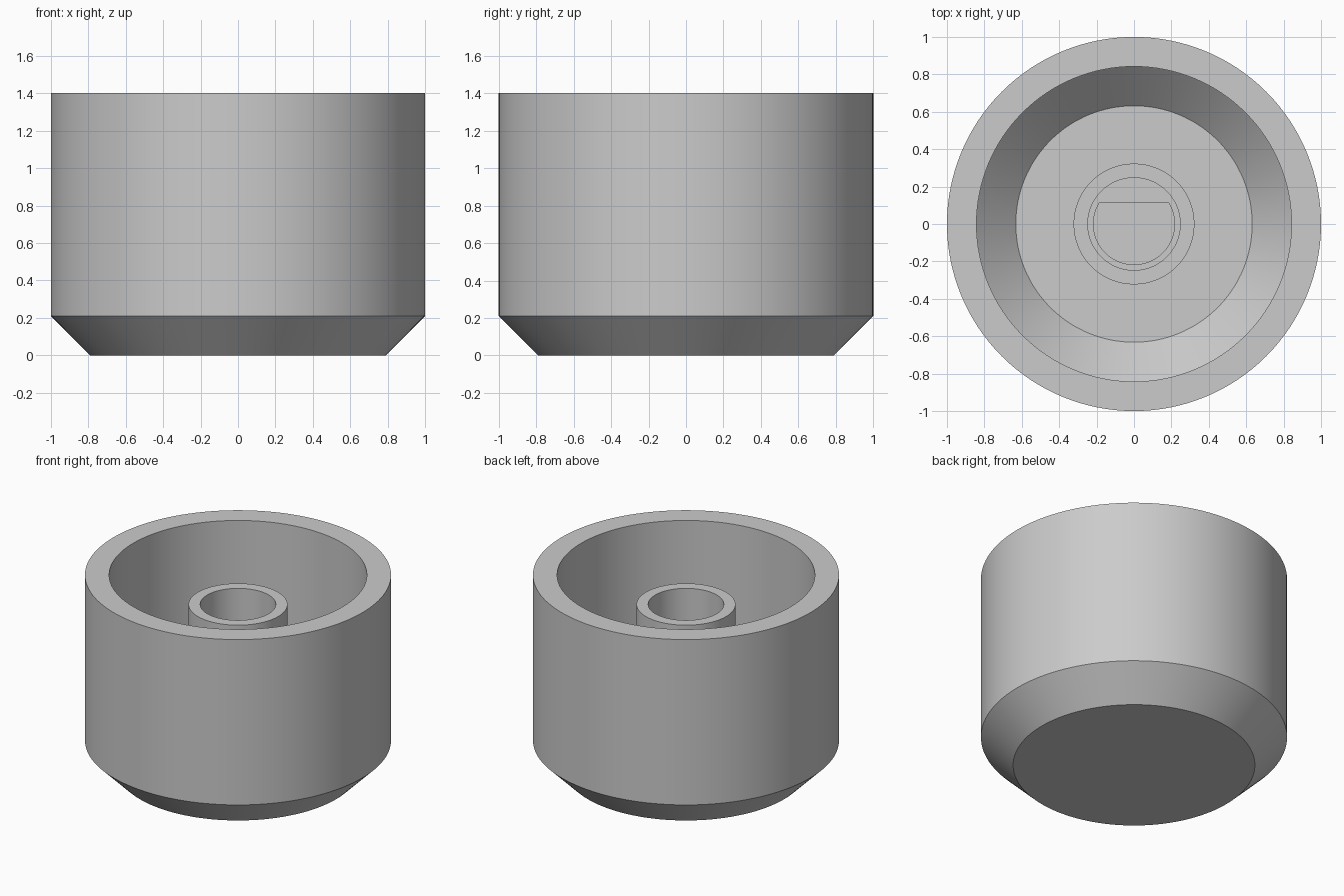
import bpy
import bmesh
import math

SEGMENTS = 128

cube = bpy.data.objects.get("Cube")
if cube:
    bpy.data.objects.remove(cube, do_unlink=True)

grey = bpy.data.materials.new("plain grey")
grey.use_nodes = True
grey.diffuse_color = (0.6, 0.6, 0.6, 1)
grey.node_tree.nodes["Principled BSDF"].inputs["Base Color"].default_value = (0.6, 0.6, 0.6, 1)


def ring(bm, radius, z, flat=None):
    """Circle of vertices, optionally cut off straight at y = flat."""
    verts = []
    for i in range(SEGMENTS):
        a = math.tau * i / SEGMENTS
        y = radius * math.sin(a)
        if flat is not None:
            y = min(y, flat)
        verts.append(bm.verts.new((radius * math.cos(a), y, z)))
    return verts


def lathe(name, sections):
    """Closed solid skinned over (radius, z, flat) sections."""
    bm = bmesh.new()
    rings = [ring(bm, *s) for s in sections]
    for low, high in zip(rings, rings[1:]):
        for i in range(SEGMENTS):
            j = (i + 1) % SEGMENTS
            bm.faces.new((low[i], low[j], high[j], high[i]))
    bm.faces.new(list(reversed(rings[0])))
    bm.faces.new(rings[-1])
    bmesh.ops.recalc_face_normals(bm, faces=bm.faces)
    mesh = bpy.data.meshes.new(name)
    bm.to_mesh(mesh)
    bm.free()
    mesh.materials.append(grey)
    obj = bpy.data.objects.new(name, mesh)
    bpy.context.collection.objects.link(obj)
    bpy.ops.object.select_all(action='DESELECT')
    obj.select_set(True)
    bpy.context.view_layer.objects.active = obj
    bpy.ops.object.shade_smooth_by_angle(angle=math.radians(25))
    return obj


floor = 0.21
lathe("knob_body", [
    # chamfered outer shell and rim
    (0.79, 0), (1, 0.21), (1, 1.402), (0.842, 1.402),
    # cavity wall, sloped foot and floor
    (0.842, floor + 0.21), (0.632, floor),
    # central post with round bore
    (0.323, floor), (0.323, 1.19), (0.247, 1.19), (0.247, 0.75),
    # D-shaped shaft socket
    (0.217, 0.75, 0.112), (0.217, floor, 0.112),
])
